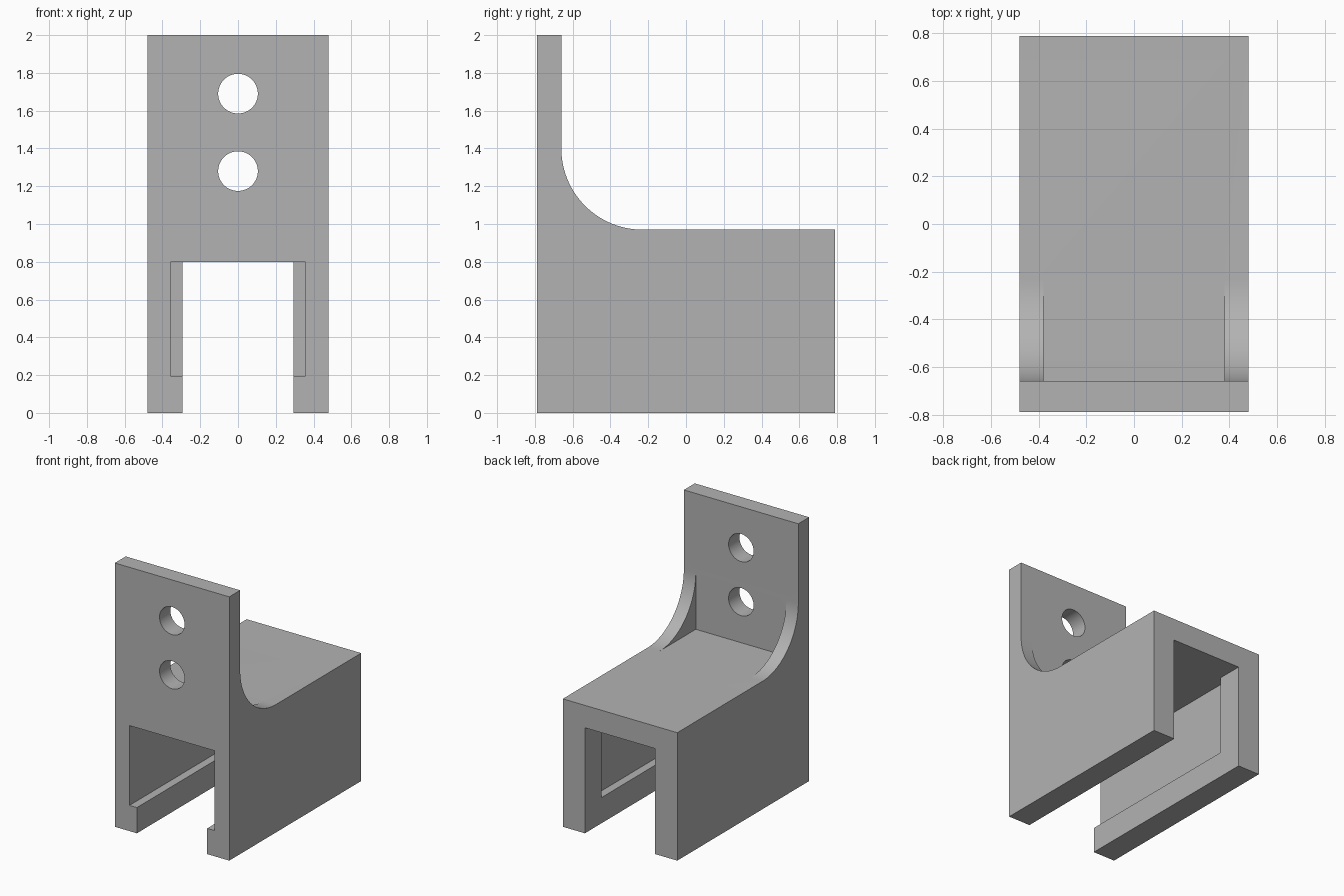
import bpy, bmesh, math
from mathutils import Matrix

if "Cube" in bpy.data.objects:
    bpy.data.objects.remove(bpy.data.objects["Cube"], do_unlink=True)

W, D, H = 0.48, 0.79, 2.0          # half width, half depth, height
PLATE_Y, DECK_Z, R = -0.66, 0.97, 0.43

grey = bpy.data.materials.new("plain grey")
grey.use_nodes = True
colour = (0.45, 0.45, 0.45, 1)
grey.diffuse_color = colour
grey.node_tree.nodes["Principled BSDF"].inputs["Base Color"].default_value = colour


def make_object(name, bm):
    bmesh.ops.recalc_face_normals(bm, faces=bm.faces)
    mesh = bpy.data.meshes.new(name)
    bm.to_mesh(mesh)
    bm.free()
    mesh.materials.append(grey)
    obj = bpy.data.objects.new(name, mesh)
    bpy.context.collection.objects.link(obj)
    return obj


def cut(target, cutter):
    mod = target.modifiers.new("cut", "BOOLEAN")
    mod.operation, mod.solver, mod.object = "DIFFERENCE", "EXACT", cutter
    bpy.context.view_layer.objects.active = target
    bpy.ops.object.modifier_apply(modifier=mod.name)
    bpy.data.objects.remove(cutter, do_unlink=True)


def box(name, x, y0, y1, z0, z1):
    bm = bmesh.new()
    bmesh.ops.create_cube(bm, size=1)
    bmesh.ops.scale(bm, vec=(2 * x, y1 - y0, z1 - z0), verts=bm.verts)
    bmesh.ops.translate(bm, vec=(0, (y0 + y1) / 2, (z0 + z1) / 2), verts=bm.verts)
    return make_object(name, bm)


# Body: side profile with a filleted inner corner, extruded across the width
profile = [(-D, 0), (D, 0), (D, DECK_Z)]
for i in range(33):
    a = math.pi / 2 * i / 32
    profile.append((PLATE_Y + R - R * math.sin(a), DECK_Z + R - R * math.cos(a)))
profile += [(PLATE_Y, H), (-D, H)]
bm = bmesh.new()
side = bm.faces.new([bm.verts.new((-W, y, z)) for y, z in profile])
extruded = bmesh.ops.extrude_face_region(bm, geom=[side])["geom"]
bmesh.ops.translate(bm, vec=(2 * W, 0, 0),
                    verts=[v for v in extruded if isinstance(v, bmesh.types.BMVert)])
bracket = make_object("rail_bracket", bm)

# Open space between the two side gussets
cut(bracket, box("gusset_gap", 0.38, PLATE_Y, PLATE_Y + R + 0.02, DECK_Z, DECK_Z + R + 0.05))
# Channel through the whole block, then side grooves that stop short of the back
cut(bracket, box("channel", 0.295, -1, 1, -0.2, 0.8))
cut(bracket, box("side_grooves", 0.357, -1, D - 0.2, 0.195, 0.8))

# Two mounting holes through the plate
for z in (1.28, 1.69):
    bm = bmesh.new()
    bmesh.ops.create_cone(bm, cap_ends=True, segments=64, radius1=0.105, radius2=0.105, depth=0.4,
                          matrix=Matrix.Translation((0, -0.72, z)) @ Matrix.Rotation(math.pi / 2, 4, "X"))
    cut(bracket, make_object("hole", bm))

# Smooth the fillets and holes, keep the corners sharp
bpy.ops.object.select_all(action="DESELECT")
bracket.select_set(True)
bpy.context.view_layer.objects.active = bracket
bpy.ops.object.shade_smooth_by_angle(angle=math.radians(30))
